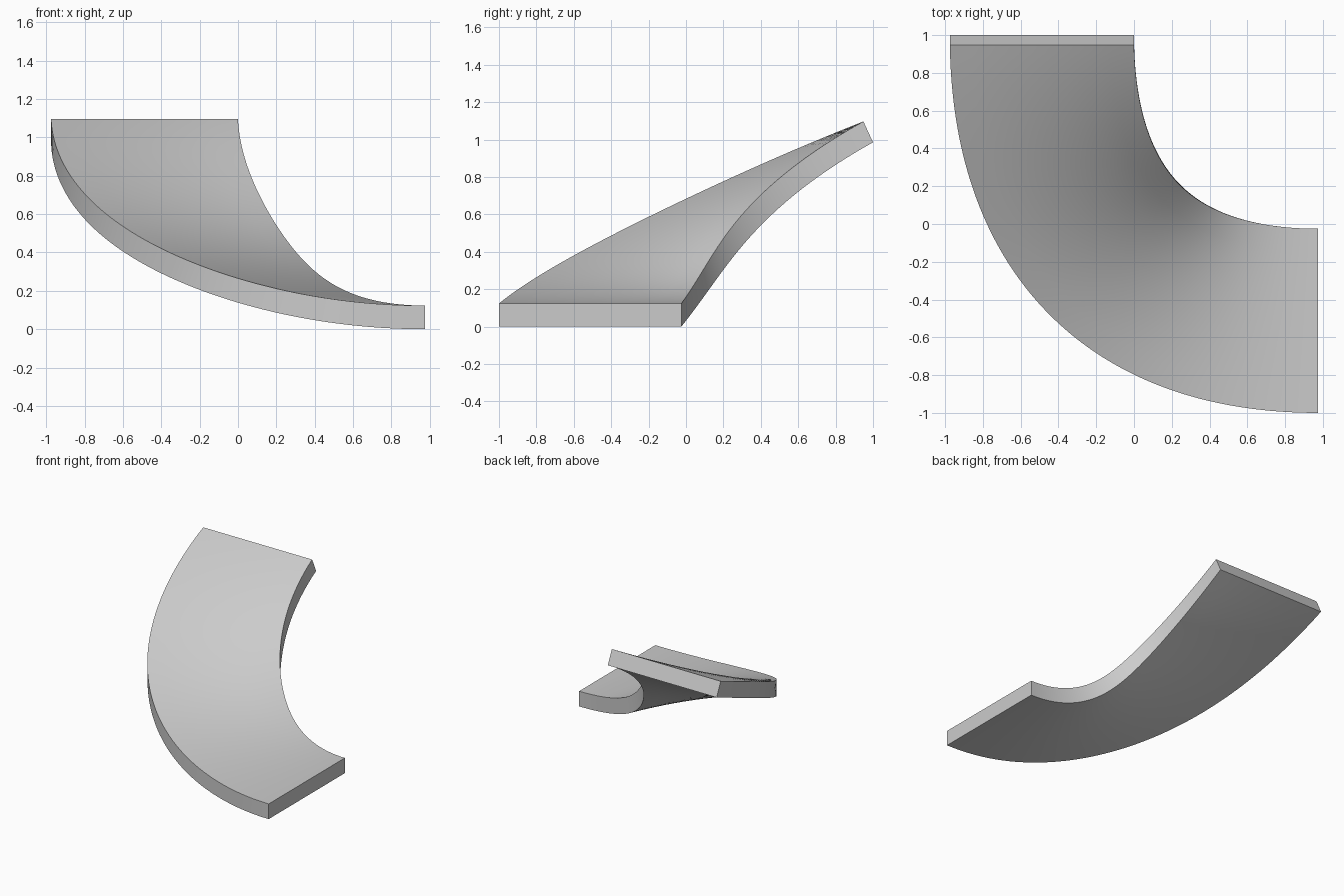
import bpy, bmesh
from mathutils import Vector

if "Cube" in bpy.data.objects:
    bpy.data.objects.remove(bpy.data.objects["Cube"])

# Centre line of the underside: cubic curve from the low end to the raised end
A, H = 0.95, 0.98
P = [Vector((0.975, -0.5125, 0)), Vector((0.975 - A, -0.5125, 0)),
     Vector((-0.4875, 1 - H, 0.98 - 0.4545 * H)), Vector((-0.4875, 1, 0.985))]
HALF, THICK, N, ACROSS = 0.4875, 0.123, 64, 8


def section(t):
    s = 1 - t
    c = P[0]*s**3 + P[1]*3*s*s*t + P[2]*3*s*t*t + P[3]*t**3
    d = ((P[1]-P[0])*s*s + (P[2]-P[1])*2*s*t + (P[3]-P[2])*t*t).normalized()
    side = d.cross(Vector((0, 0, 1))).normalized()
    up = side.cross(d)
    offs = [HALF * (2*k/ACROSS - 1) for k in range(ACROSS + 1)]
    return ([c + side*o for o in offs] +
            [c + side*o + up*THICK for o in reversed(offs)])


# Sweep the flat slab section along the centre line
bm = bmesh.new()
rings = [[bm.verts.new(p) for p in section(i / N)] for i in range(N + 1)]
for a, b in zip(rings, rings[1:]):
    n = len(a)
    for k in range(n):
        bm.faces.new((a[k], a[(k+1) % n], b[(k+1) % n], b[k]))
bm.faces.new(rings[0])
bm.faces.new(rings[-1])
bmesh.ops.recalc_face_normals(bm, faces=bm.faces)
me = bpy.data.meshes.new("curved_ramp")
bm.to_mesh(me)
ob = bpy.data.objects.new("curved_ramp", me)
bpy.context.collection.objects.link(ob)
bpy.context.view_layer.objects.active = ob
ob.select_set(True)
bpy.ops.object.shade_smooth_by_angle(angle=0.6)
